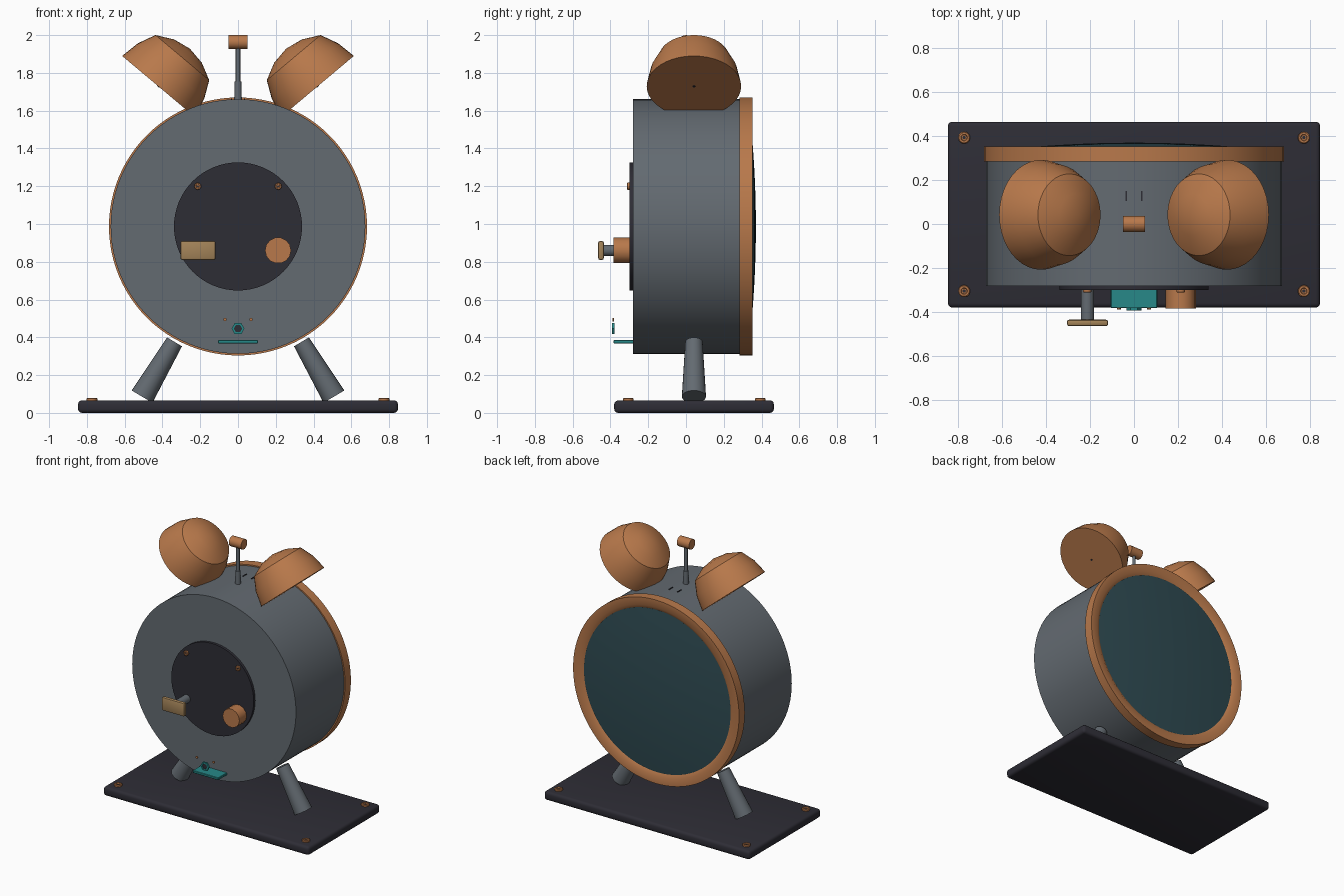
import bpy, bmesh, math
from mathutils import Vector, Matrix

if "Cube" in bpy.data.objects:
    bpy.data.objects.remove(bpy.data.objects["Cube"])


def mat(name, r, g, b):
    m = bpy.data.materials.new(name)
    m.diffuse_color = (r, g, b, 1)
    m.use_nodes = True
    m.node_tree.nodes["Principled BSDF"].inputs["Base Color"].default_value = m.diffuse_color
    return m


COPPER = mat("copper", 0.48, 0.19, 0.07)
STEEL = mat("grey_steel", 0.125, 0.145, 0.165)
DARK = mat("dark_charcoal", 0.027, 0.026, 0.036)
GLASS = mat("dark_teal_glass", 0.028, 0.07, 0.085)
TEAL = mat("bright_teal", 0.02, 0.25, 0.25)
BRASS = mat("brass", 0.37, 0.23, 0.10)

CZ = 0.987   # height of the case centre
CY = 0.042   # depth of the stand and bells


def finish(name, bm, material, smooth=True):
    bmesh.ops.recalc_face_normals(bm, faces=bm.faces)
    me = bpy.data.meshes.new(name)
    bm.to_mesh(me)
    bm.free()
    me.materials.append(material)
    ob = bpy.data.objects.new(name, me)
    bpy.context.collection.objects.link(ob)
    if smooth:
        bpy.context.view_layer.objects.active = ob
        ob.select_set(True)
        bpy.ops.object.shade_smooth_by_angle(angle=math.radians(32))
        ob.select_set(False)
    return ob


def lathe(name, profile, origin, axis, material, n=32, closed=False, smooth=True):
    """Turn (radius, distance along axis) points around an axis."""
    bm = bmesh.new()
    rot = Vector(axis).to_track_quat('Z', 'Y').to_matrix().to_4x4()
    place = Matrix.Translation(origin) @ rot
    rings = []
    for r, h in profile:
        if r == 0:
            rings.append([bm.verts.new(place @ Vector((0, 0, h)))] * n)
        else:
            rings.append([bm.verts.new(place @ Vector((
                r * math.cos(2 * math.pi * i / n),
                r * math.sin(2 * math.pi * i / n), h))) for i in range(n)])
    pairs = list(zip(rings, rings[1:]))
    if closed:
        pairs.append((rings[-1], rings[0]))
    for a, b in pairs:
        for i in range(n):
            j = (i + 1) % n
            vs = list(dict.fromkeys((a[i], a[j], b[j], b[i])))
            if len(vs) > 2:
                bm.faces.new(vs)
    if not closed:
        for ring in (rings[0], rings[-1]):
            if ring[0] is not ring[1]:
                bm.faces.new(ring)
    return finish(name, bm, material, smooth)


def rod(name, a, b, r1, r2, material, n=24, smooth=True):
    a, b = Vector(a), Vector(b)
    return lathe(name, [(r1, 0), (r2, (b - a).length)], a, b - a, material, n, smooth=smooth)


def box(name, lo, hi, material, bevel=0.0, segments=2):
    lo, hi = Vector(lo), Vector(hi)
    bm = bmesh.new()
    bmesh.ops.create_cube(bm, size=1)
    for v in bm.verts:
        v.co = (lo + hi) / 2 + Vector([c * d for c, d in zip(v.co, hi - lo)])
    if bevel:
        bmesh.ops.bevel(bm, geom=bm.edges[:], offset=bevel, segments=segments,
                        profile=0.5, affect='EDGES')
    return finish(name, bm, material)


def screw(name, origin, axis, r, h):
    """Round head with a shallow recess and a dark centre."""
    lathe(name, [(r, 0), (r, h * 0.8), (r * 0.85, h), (r * 0.55, h),
                 (r * 0.45, h * 0.6), (0, h * 0.6)], origin, axis, COPPER, 12)
    p = Vector(origin) + Vector(axis) * h * 0.6
    rod(name + "_recess", p, p + Vector(axis) * 0.001, r * 0.3, r * 0.3, DARK, 6)


# Base board and its corner screws
box("base", (-0.847, -0.38, 0), (0.847, 0.465, 0.066), DARK, 0.02, 3)
for x in (-0.773, 0.773):
    for y in (-0.305, 0.393):
        screw("base_screw", (x, y, 0.062), (0, 0, 1), 0.028, 0.017)

# Case, rim and domed glass
rod("case", (0, -0.281, CZ), (0, 0.29, CZ), 0.674, 0.674, STEEL, 96)
lathe("rim", [(0.683, 0.284), (0.683, 0.352), (0.628, 0.352), (0.60, 0.335),
              (0.60, 0.284)], (0, 0, CZ), (0, 1, 0), COPPER, 96, closed=True)
dome = [(0.605 * (1 - i / 8), 0.337 + 0.033 * (1 - (1 - i / 8) ** 2)) for i in range(8)]
lathe("glass", [(0.605, 0.288)] + dome + [(0, 0.37)], (0, 0, CZ), (0, 1, 0), GLASS, 96)

# Round service plate with screws, knob and winding key
rod("service_plate", (0, -0.275, CZ), (0, -0.30, CZ), 0.339, 0.339, DARK, 64)
for x in (-0.213, 0.213):
    screw("plate_screw", (x, -0.299, 1.2), (0, -1, 0), 0.019, 0.013)
rod("knob", (0.212, -0.295, 0.86), (0.212, -0.385, 0.86), 0.069, 0.069, COPPER, 14)
rod("key_shaft", (-0.212, -0.295, 0.86), (-0.212, -0.445, 0.86), 0.03, 0.03, STEEL)
box("key_grip", (-0.305, -0.465, 0.81), (-0.118, -0.435, 0.91), BRASS, 0.01)

# Small bracket at the bottom with nut and two studs
box("bracket_shelf", (-0.106, -0.383, 0.368), (0.106, -0.275, 0.386), TEAL, 0.003, 1)
lathe("bracket_nut", [(0.034, 0), (0.034, 0.014), (0.022, 0.014), (0.022, 0)],
      (0, -0.379, 0.446), (0, -1, 0), TEAL, 6, closed=True, smooth=False)
rod("nut_core", (0, -0.379, 0.446), (0, -0.389, 0.446), 0.023, 0.023, DARK, 12)
for x in (-0.069, 0.069):
    rod("bracket_stud", (x, -0.381, 0.494), (x, -0.389, 0.494), 0.009, 0.009, COPPER, 8)

# Legs and bells on both sides
for s in (-1, 1):
    rod("leg", (s * 0.508, CY, 0.086), (s * 0.336, CY, 0.376), 0.064, 0.046, STEEL)
    centre = Vector((s * 0.422, CY, 1.729))
    up = Vector((-s * 0.643, 0, 0.766))
    lathe("bell", [(0.25, 0), (0.229, 0.105), (0.186, 0.198), (0.095, 0.244), (0, 0.26)],
          centre, up, COPPER, 40)
    rod("bell_pin", centre, centre - up * 0.003, 0.008, 0.008, DARK, 8)
    box("top_slot", (s * 0.035 - 0.003, 0.105, 1.65), (s * 0.035 + 0.003, 0.15, 1.665), DARK)

# Hammer between the bells
rod("hammer_sleeve", (0, 0, 1.62), (0, 0, 1.755), 0.021, 0.018, STEEL, 16)
rod("hammer_rod", (0, 0, 1.75), (0, 0, 1.95), 0.012, 0.012, STEEL, 16)
rod("hammer_head", (-0.05, 0, 1.963), (0.05, 0, 1.963), 0.037, 0.037, COPPER, 24)
